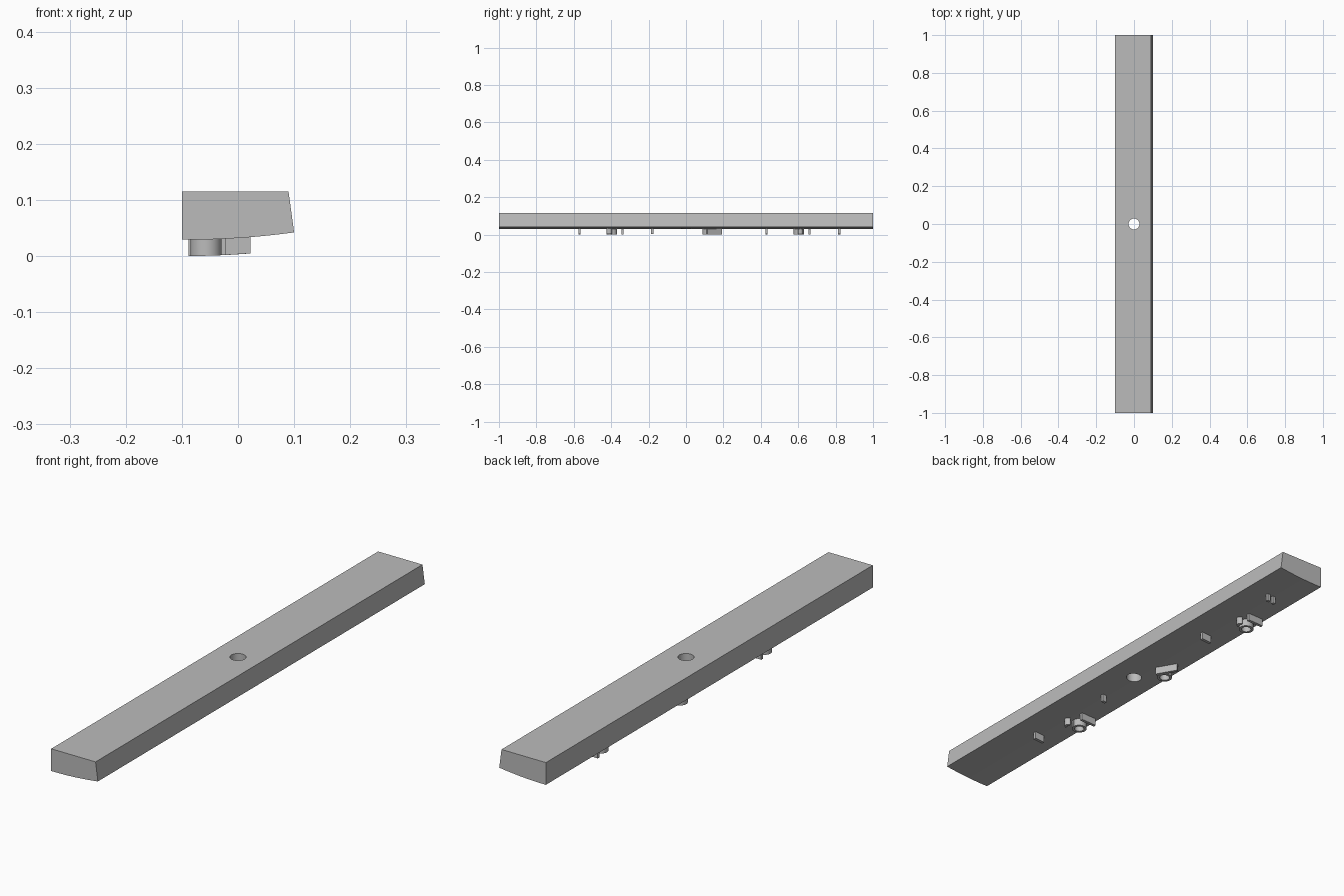
import bpy, bmesh, math
from mathutils import Vector

cube = bpy.data.objects.get("Cube")
if cube:
    bpy.data.objects.remove(cube, do_unlink=True)

grey = bpy.data.materials.new("neutral grey")
grey.use_nodes = True
color = (0.5, 0.5, 0.5, 1)
grey.diffuse_color = color
grey.node_tree.nodes["Principled BSDF"].inputs["Base Color"].default_value = color


def underside(x):
    """Height of the gently bowed lower face."""
    return 0.032 + 0.065 * x + 0.35 * x * x


def finish(name, bm):
    bmesh.ops.recalc_face_normals(bm, faces=bm.faces)
    mesh = bpy.data.meshes.new(name)
    bm.to_mesh(mesh)
    bm.free()
    mesh.materials.append(grey)
    obj = bpy.data.objects.new(name, mesh)
    bpy.context.collection.objects.link(obj)
    return obj


def smooth(obj):
    bpy.ops.object.select_all(action='DESELECT')
    obj.select_set(True)
    bpy.context.view_layer.objects.active = obj
    bpy.ops.object.shade_smooth_by_angle(angle=math.radians(30))


def rib(name, path, thickness=0.012):
    """Upright wall along a flat path, hanging from the underside."""
    pts = [Vector(p) for p in path]
    bm = bmesh.new()
    rows = []
    for i, p in enumerate(pts):
        along = (pts[min(i + 1, len(pts) - 1)] - pts[max(i - 1, 0)]).normalized()
        side = Vector((-along.y, along.x)) * thickness / 2
        row = []
        for q, dz in ((p + side, 0.003), (p - side, 0.003), (p - side, -0.029), (p + side, -0.029)):
            row.append(bm.verts.new((q.x, q.y, underside(q.x) + dz)))
        rows.append(row)
    for a, b in zip(rows, rows[1:]):
        for k in range(4):
            bm.faces.new((a[k], a[(k + 1) % 4], b[(k + 1) % 4], b[k]))
    bm.faces.new(rows[0])
    bm.faces.new(rows[-1])
    smooth(finish(name, bm))


def arc(x, y, r, start, end, steps=24):
    angles = [math.radians(start + (end - start) * i / steps) for i in range(steps + 1)]
    return [(x + r * math.cos(a), y + r * math.sin(a)) for a in angles]


# Long bar with one sloped side and a bowed underside
profile = [(-0.1, 0.115), (0.09, 0.115)]
profile += [(x, underside(x)) for x in (0.1 - 0.2 * i / 12 for i in range(13))]
bm = bmesh.new()
face = bm.faces.new([bm.verts.new((x, -1, z)) for x, z in profile])
ext = bmesh.ops.extrude_face_region(bm, geom=[face])
bmesh.ops.translate(bm, vec=(0, 2, 0),
                    verts=[v for v in ext["geom"] if isinstance(v, bmesh.types.BMVert)])
bar = finish("bar", bm)

# Round hole through the middle
bm = bmesh.new()
bmesh.ops.create_cone(bm, cap_ends=True, segments=40, radius1=0.029, radius2=0.029, depth=0.6)
cutter = finish("hole_cutter", bm)
cutter.hide_render = True
mod = bar.modifiers.new("hole", 'BOOLEAN')
mod.operation = 'DIFFERENCE'
mod.solver = 'EXACT'
mod.object = cutter
bpy.context.view_layer.objects.active = bar
bpy.ops.object.modifier_apply(modifier=mod.name)
bpy.data.objects.remove(cutter, do_unlink=True)
smooth(bar)

# Small tabs along the centre line
for name, y, half in (("front_tab", -0.57, 0.022), ("middle_tab", -0.18, 0.009),
                      ("back_tab", 0.43, 0.022)):
    rib(name, [(-half, y), (half, y)])
for name, x in (("end_stud_left", 0.014), ("end_stud_right", -0.012)):
    rib(name, [(x - 0.006, 0.82), (x + 0.006, 0.82)])

# Ring, straight rib and curved stud, at both ends
for name, y, stud_x, stud_y in (("front", -0.34, -0.014, -0.41), ("back", 0.66, -0.021, 0.612)):
    rib(name + "_rib", [(-0.088, y), (-0.02, y)])
    rib(name + "_ring", arc(-0.057, y - 0.056, 0.023, 0, 360), 0.01)
    rib(name + "_stud", arc(stud_x, stud_y, 0.01, -90, 90, 10), 0.009)

# Ring with a slanted rib, near the middle
rib("slanted_rib", [(-0.018, 0.112), (-0.06, 0.19)])
rib("middle_ring", arc(-0.055, 0.117, 0.024, 0, 360), 0.01)
